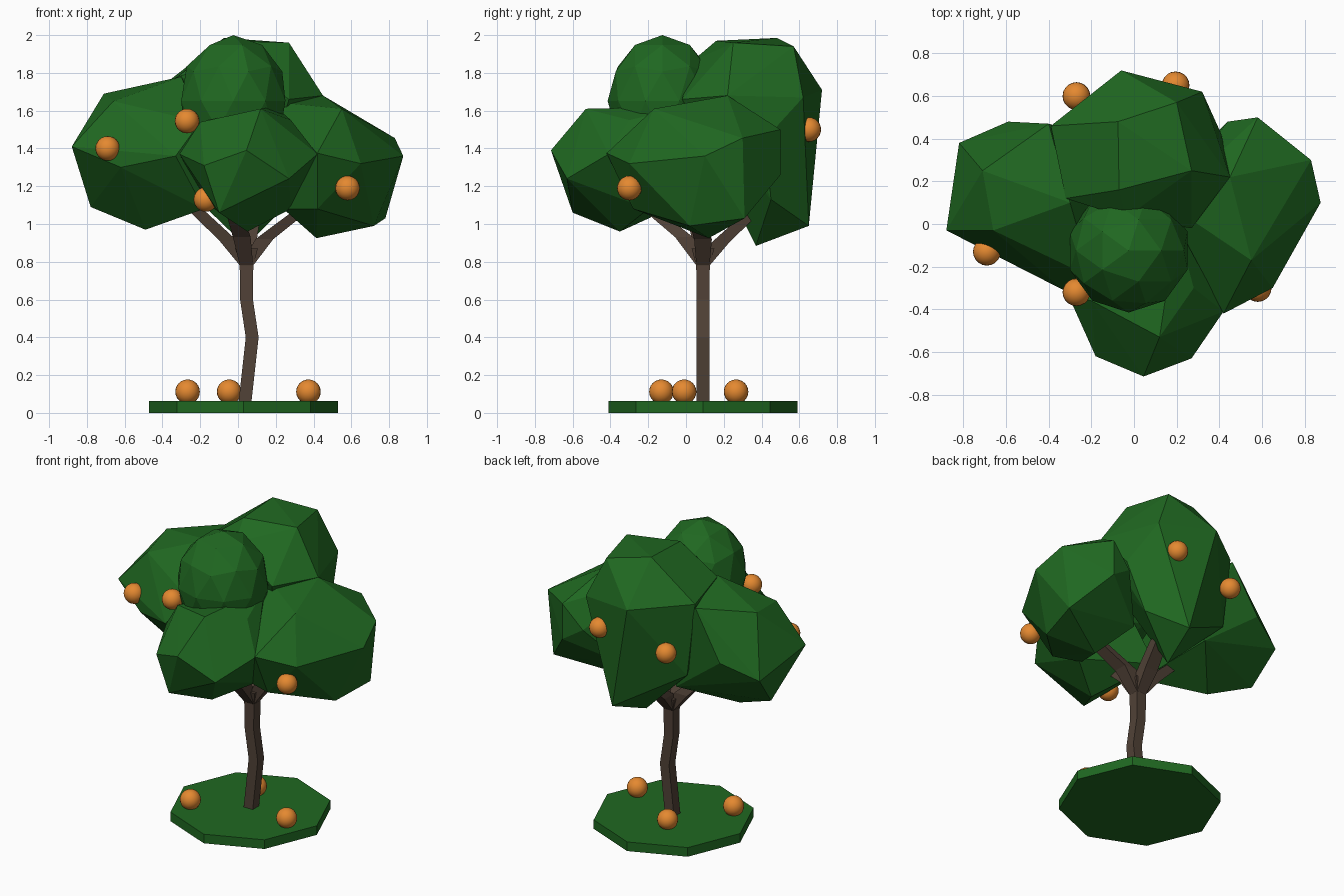
import bpy, bmesh
from math import pi
from mathutils import Matrix, Vector

if "Cube" in bpy.data.objects:
    bpy.data.objects.remove(bpy.data.objects["Cube"], do_unlink=True)


def make_material(name, color):
    mat = bpy.data.materials.new(name)
    mat.use_nodes = True
    mat.diffuse_color = (*color, 1)
    mat.node_tree.nodes["Principled BSDF"].inputs["Base Color"].default_value = (*color, 1)
    return mat


leaf_green = make_material("leaf_green", (0.014, 0.138, 0.015))
bark_brown = make_material("bark_brown", (0.082, 0.054, 0.038))
fruit_orange = make_material("fruit_orange", (0.78, 0.25, 0.03))


def add_mesh(name, bm, mat):
    bmesh.ops.recalc_face_normals(bm, faces=bm.faces)
    mesh = bpy.data.meshes.new(name)
    bm.to_mesh(mesh)
    bm.free()
    mesh.materials.append(mat)
    obj = bpy.data.objects.new(name, mesh)
    bpy.context.collection.objects.link(obj)
    return obj


def leaf_clump(name, corners):
    """Faceted clump: the convex hull of a few corner points."""
    bm = bmesh.new()
    for corner in corners:
        bm.verts.new(corner)
    bmesh.ops.convex_hull(bm, input=bm.verts)
    loose = [v for v in bm.verts if not v.link_faces]
    bmesh.ops.delete(bm, geom=loose, context="VERTS")
    add_mesh(name, bm, leaf_green)


def limb(name, path):
    """Square beam through (point, half width) pairs, with level cross-sections."""
    bm = bmesh.new()
    rings = []
    for position, half in path:
        rings.append([bm.verts.new(Vector(position) + Vector((sx * half, sy * half, 0)))
                      for sx, sy in ((-1, -1), (1, -1), (1, 1), (-1, 1))])
    for low, high in zip(rings, rings[1:]):
        for i in range(4):
            j = (i + 1) % 4
            bm.faces.new((low[i], low[j], high[j], high[i]))
    bm.faces.new(rings[0])
    bm.faces.new(rings[-1])
    add_mesh(name, bm, bark_brown)


def fruit(name, position):
    bpy.ops.mesh.primitive_uv_sphere_add(segments=20, ring_count=12, radius=0.065, location=position)
    obj = bpy.context.object
    obj.name = name
    obj.data.materials.append(fruit_orange)
    bpy.ops.object.shade_smooth_by_angle()


# Octagonal grass base
bpy.ops.mesh.primitive_cylinder_add(vertices=8, radius=0.5, depth=0.062, location=(0.03, 0.09, 0.031),
                                    rotation=(0, 0, pi / 2))
base = bpy.context.object
base.name = "grass_base"
base.data.materials.append(leaf_green)

# Crooked trunk
fork = Vector((0.045, 0.09, 0.78))
limb("trunk", [((0.035, 0.09, 0.04), 0.034), ((0.075, 0.09, 0.4), 0.034),
               ((0.045, 0.09, 0.6), 0.034), (fork, 0.036), ((0.045, 0.09, 0.87), 0.06)])

# Branches spreading from the fork
branches = {
    "left_branch": [(0.14, 0.09, 0.92), (0.36, 0.03, 1.09)],
    "right_branch": [(-0.05, 0.08, 0.91), (-0.26, 0.03, 1.11)],
    "front_branch": [(0.02, -0.01, 0.93), (-0.04, -0.24, 1.12)],
    "back_branch": [(0.05, 0.18, 0.9), (0.08, 0.34, 1.05)],
}
for name, (bend, tip) in branches.items():
    limb(name, [(fork, 0.035), (bend, 0.047), (tip, 0.04)])

# Large faceted leaf clumps
leaf_clump("right_leaves", [
    (-0.88, -0.03, 1.41), (-0.71, 0.25, 1.69), (-0.82, 0.38, 1.3), (-0.59, 0.48, 1.4),
    (-0.78, 0.2, 1.09), (-0.49, 0.12, 0.97), (-0.62, -0.16, 1.3),
    (-0.33, -0.31, 1.36), (-0.66, -0.03, 1.65), (-0.2, -0.25, 1.54), (-0.3, 0.1, 1.78),
    (-0.4, 0.47, 1.72), (-0.22, 0.42, 1.12), (-0.18, -0.15, 1.08), (-0.1, 0.3, 1.4)])
leaf_clump("left_leaves", [
    (0.875, 0.1, 1.36), (0.83, 0.3, 1.455), (0.58, 0.5, 1.26), (0.65, -0.3, 1.32),
    (0.42, -0.42, 1.375), (0.78, 0.31, 1.03), (0.72, 0.02, 0.99), (0.415, 0.12, 0.925),
    (0.45, 0.22, 1.68), (0.55, -0.17, 1.61), (0.42, -0.28, 1.08), (0.15, 0.1, 1.65),
    (0.25, 0.3, 1.1), (0.58, 0.5, 1.5), (0.44, 0.48, 1.35), (0.24, -0.22, 1.08)])
leaf_clump("front_leaves", [
    (0.045, -0.715, 1.39), (-0.18, -0.62, 1.31), (0.27, -0.63, 1.24), (0.12, -0.53, 1.61),
    (-0.2, -0.36, 1.54), (-0.31, -0.33, 1.37), (0.05, -0.35, 0.96), (-0.1, -0.6, 1.06),
    (0.42, -0.41, 1.37), (0.28, -0.3, 1.55), (0.28, -0.2, 1.08), (0.2, 0.0, 1.62),
    (-0.17, 0.0, 1.12)])
leaf_clump("back_leaves", [
    (-0.075, 0.48, 1.985), (0.2, 0.57, 1.94), (0.27, 0.25, 1.96), (-0.07, 0.16, 1.97),
    (-0.06, 0.72, 1.71), (0.32, 0.62, 1.67), (-0.39, 0.46, 1.74), (-0.32, 0.12, 1.78),
    (0.45, 0.22, 1.68), (0.1, 0.65, 0.99), (0.04, 0.37, 0.884), (-0.33, 0.46, 1.24),
    (0.29, 0.45, 1.13), (0.27, -0.02, 1.66), (-0.04, 0.03, 1.86), (0.41, 0.42, 1.45)])

# Small rounder clump on top
bm = bmesh.new()
bmesh.ops.create_icosphere(bm, subdivisions=2, radius=0.29, matrix=Matrix.Diagonal((1, 1, 1.2, 1)))
add_mesh("top_leaves", bm, leaf_green).location = (-0.025, -0.125, 1.652)

# Hanging and fallen fruit
hanging = [(-0.69, -0.13, 1.4), (-0.27, -0.32, 1.545), (0.58, -0.3, 1.19),
           (-0.17, -0.45, 1.13), (0.195, 0.65, 1.5), (-0.27, 0.6, 1.43)]
fallen = [(-0.267, -0.13), (0.373, -0.01), (-0.047, 0.265)]
for i, position in enumerate(hanging):
    fruit(f"hanging_fruit_{i + 1}", position)
for i, (x, y) in enumerate(fallen):
    fruit(f"fallen_fruit_{i + 1}", (x, y, 0.112))
